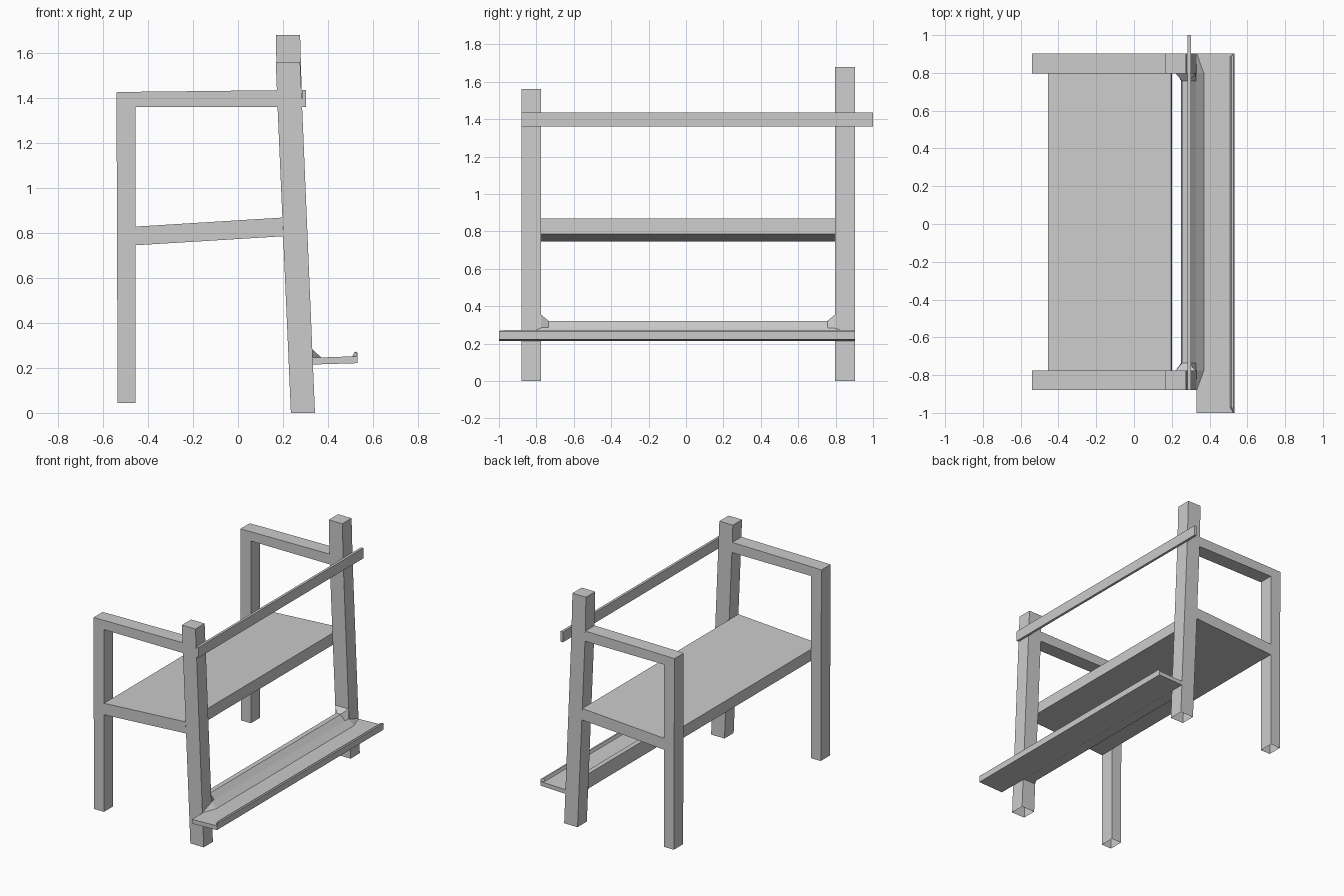
import bpy, bmesh

cube = bpy.data.objects.get("Cube")
if cube:
    bpy.data.objects.remove(cube, do_unlink=True)

grey = bpy.data.materials.new("plain grey")
grey.use_nodes = True
colour = (0.6, 0.6, 0.6, 1)
grey.diffuse_color = colour
grey.node_tree.nodes["Principled BSDF"].inputs["Base Color"].default_value = colour


def loft(name, sections, open_bottom=False):
    """Skin matching (x, z) outlines, given as (y, outline), and cap the ends."""
    bm = bmesh.new()
    rings = [[bm.verts.new((x, y, z)) for x, z in outline] for y, outline in sections]
    n = len(rings[0])
    for a, b in zip(rings, rings[1:]):
        for i in range(n):
            j = (i + 1) % n
            bm.faces.new((a[i], a[j], b[j], b[i]))
    bm.faces.new(rings[0][::-1])
    bm.faces.new(rings[-1])
    bmesh.ops.remove_doubles(bm, verts=bm.verts, dist=0.0005)
    bmesh.ops.recalc_face_normals(bm, faces=bm.faces)
    if open_bottom:
        bm.faces.ensure_lookup_table()
        bm.normal_update()
        low = [f for f in bm.faces if f.normal.z < -0.9]
        bmesh.ops.delete(bm, geom=low, context='FACES_ONLY')
    mesh = bpy.data.meshes.new(name)
    bm.to_mesh(mesh)
    bm.free()
    mesh.materials.append(grey)
    obj = bpy.data.objects.new(name, mesh)
    bpy.context.collection.objects.link(obj)
    return obj


def prism(name, outline, y0, y1, open_bottom=False):
    return loft(name, [(y0, outline), (y1, outline)], open_bottom)


# Side frames: straight back leg, leaning front post and armrest
near, near_in, far_in, far = -0.88, -0.775, 0.797, 0.903
for side, y0, y1, top in (("right", near, near_in, 1.56), ("left", far_in, far, 1.68)):
    prism(side + "_back_leg", [(-0.535, 0.043), (-0.455, 0.043), (-0.455, 1.36),
                               (-0.455, 1.427), (-0.54, 1.425)], y0, y1, True)
    prism(side + "_front_post", [(0.235, 0), (0.342, 0), (0.285, 1.36), (0.276, top),
                                 (0.168, top), (0.174, 1.4)], y0, y1, True)
    prism(side + "_armrest", [(-0.455, 1.36), (0.176, 1.36), (0.173, 1.434),
                              (-0.455, 1.427)], y0, y1)

# Sloping seat board, flush with the frames
prism("seat", [(-0.455, 0.745), (0.2, 0.785), (0.197, 0.868), (-0.455, 0.828)], near, far)

# Thin top rail on the front of the posts
prism("top_rail", [(0.284, 1.36), (0.302, 1.36), (0.302, 1.435), (0.284, 1.435)], near, 1.0)

# Low stretcher, flaring where it meets the posts
end = [(0.226, 0.22), (0.332, 0.22), (0.328, 0.275), (0.325, 0.355), (0.22, 0.355)]
middle = [(0.25, 0.22), (0.332, 0.22), (0.328, 0.28), (0.29, 0.322), (0.255, 0.322)]
loft("stretcher", [(near_in, end), (-0.735, middle), (0.757, middle), (far_in, end)])

# Angled fillet between stretcher and shelf, fading out over the posts
fillet = [(0.328, 0.245), (0.37, 0.247), (0.327, 0.285)]
tip = [(0.328, 0.245), (0.332, 0.247), (0.33, 0.249)]
loft("shelf_fillet", [(near, tip), (near_in, fillet), (far_in, fillet), (far, tip)])

# Foot shelf with a raised front lip
prism("foot_shelf", [(0.332, 0.215), (0.532, 0.221), (0.532, 0.252), (0.332, 0.245)], -1.0, far)
lip = [(0.508, 0.251), (0.532, 0.252), (0.532, 0.266), (0.526, 0.272), (0.517, 0.27)]
lip_end = [(0.526, 0.251), (0.532, 0.252), (0.532, 0.266), (0.531, 0.268), (0.529, 0.266)]
loft("shelf_lip", [(-1.0, lip_end), (-0.97, lip), (0.885, lip), (far, lip_end)])
